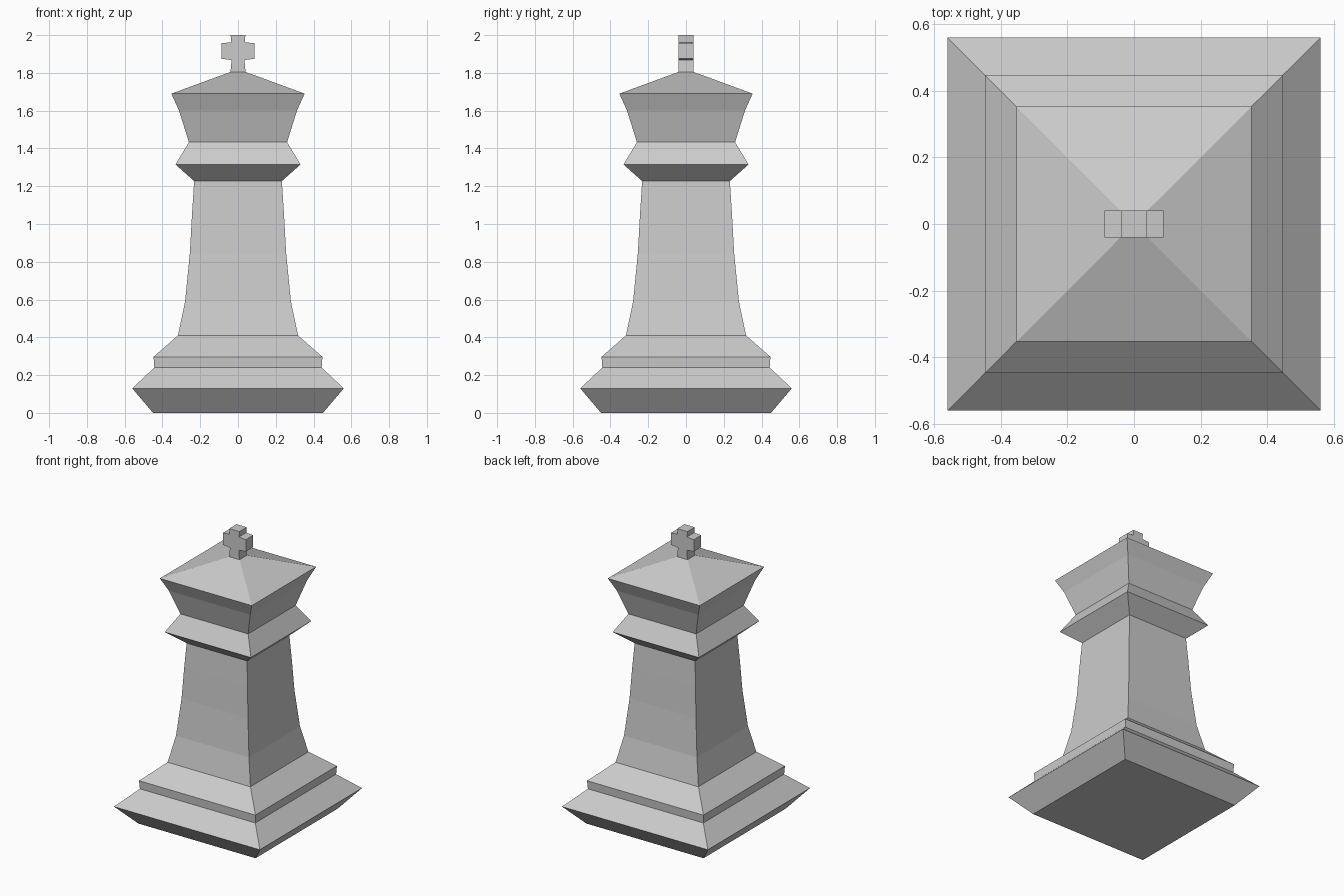
import bpy, bmesh

if "Cube" in bpy.data.objects:
    bpy.data.objects.remove(bpy.data.objects["Cube"])


def make_object(name, bm):
    bmesh.ops.recalc_face_normals(bm, faces=bm.faces)
    mesh = bpy.data.meshes.new(name)
    bm.to_mesh(mesh)
    bm.free()
    obj = bpy.data.objects.new(name, mesh)
    bpy.context.collection.objects.link(obj)
    return obj


def square_loft(name, profile, cap_bottom=False):
    """Stack square rings given as (half width, height) and skin them."""
    bm = bmesh.new()
    rings = [[bm.verts.new((sx * r, sy * r, z))
              for sx, sy in ((-1, -1), (1, -1), (1, 1), (-1, 1))]
             for r, z in profile]
    for low, high in zip(rings, rings[1:]):
        for i in range(4):
            j = (i + 1) % 4
            bm.faces.new((low[i], low[j], high[j], high[i]))
    if cap_bottom:
        bm.faces.new(rings[0][::-1])
    return make_object(name, bm)


# Stepped plinth
square_loft("base", [(0.45, 0), (0.56, 0.13), (0.443, 0.24),
                     (0.447, 0.297), (0.318, 0.41)], cap_bottom=True)

# Tapering shaft
square_loft("shaft", [(0.318, 0.41), (0.28, 0.59), (0.255, 0.845),
                      (0.243, 1.06), (0.232, 1.227)])

# Projecting collar
square_loft("collar", [(0.232, 1.227), (0.331, 1.315), (0.26, 1.433)])

# Flared head with sloping roof
square_loft("head", [(0.26, 1.433), (0.312, 1.6), (0.353, 1.69), (0.04, 1.805)])

# Cross finial: right half outline, mirrored and extruded in depth
half = [(0.04, 1.802), (0.034, 1.868), (0.088, 1.875),
        (0.088, 1.957), (0.036, 1.962), (0.039, 2.0)]
outline = half + [(-x, z) for x, z in reversed(half)]
bm = bmesh.new()
front = bm.faces.new([bm.verts.new((x, -0.04, z)) for x, z in outline])
solid = bmesh.ops.extrude_face_region(bm, geom=[front], use_keep_orig=True)
moved = [g for g in solid["geom"] if isinstance(g, bmesh.types.BMVert)]
bmesh.ops.translate(bm, verts=moved, vec=(0, 0.08, 0))
make_object("cross_finial", bm)
